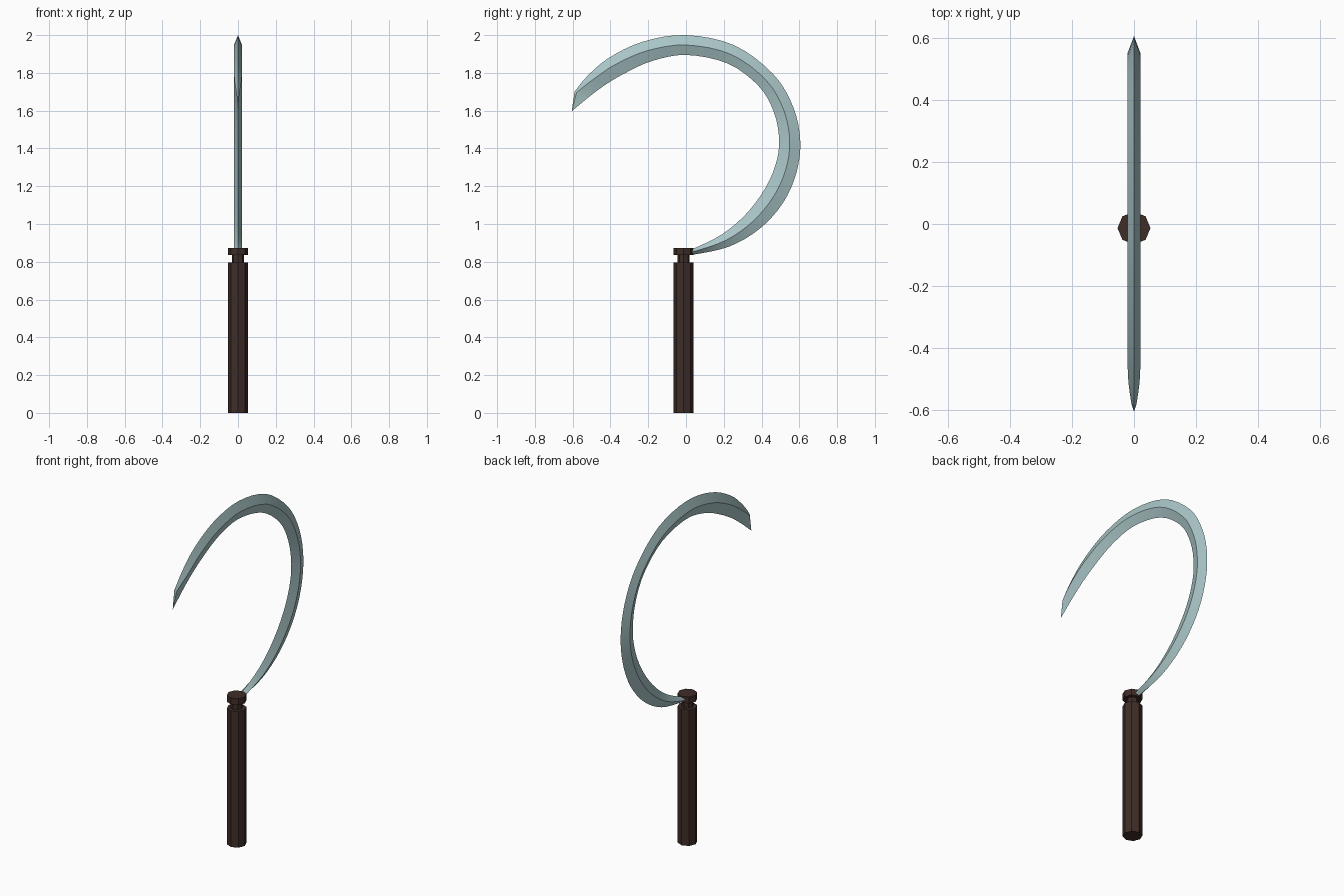
import bpy, bmesh, math
from mathutils import Vector

if "Cube" in bpy.data.objects:
    bpy.data.objects.remove(bpy.data.objects["Cube"])


def material(name, rgb):
    m = bpy.data.materials.new(name)
    m.diffuse_color = (*rgb, 1)
    m.use_nodes = True
    m.node_tree.nodes["Principled BSDF"].inputs["Base Color"].default_value = m.diffuse_color
    return m


wood = material("dark_wood", (0.05, 0.026, 0.021))
steel = material("pale_steel", (0.40, 0.56, 0.57))


# Octagonal handle parts: grip, neck and collar
def octagon_part(name, radius, z0, z1):
    bpy.ops.mesh.primitive_cylinder_add(vertices=8, radius=radius, depth=z1 - z0,
                                        location=(0, -0.013, (z0 + z1) / 2))
    ob = bpy.context.object
    ob.name = name
    ob.data.materials.append(wood)


octagon_part("grip", 0.053, 0.0, 0.797)
octagon_part("neck", 0.032, 0.797, 0.835)
octagon_part("collar", 0.053, 0.835, 0.873)

# Blade stations: outer y, z, inner y, z, ridge position between them, half thickness
KEYS = [
    (0.00, 0.838, 0.00, 0.862, 0.5, 0.018),
    (0.04, 0.838, 0.04, 0.870, 0.5, 0.020),
    (0.227, 0.880, 0.19, 0.945, 0.5, 0.021),
    (0.389, 0.974, 0.315, 1.050, 0.5, 0.021),
    (0.513, 1.111, 0.414, 1.180, 0.5, 0.021),
    (0.584, 1.269, 0.473, 1.310, 0.5, 0.021),
    (0.605, 1.439, 0.493, 1.440, 0.5, 0.021),
    (0.568, 1.618, 0.466, 1.590, 0.5, 0.021),
    (0.463, 1.792, 0.385, 1.730, 0.5, 0.021),
    (0.256, 1.946, 0.220, 1.850, 0.5, 0.021),
    (0.00, 2.000, 0.00, 1.895, 0.5, 0.021),
    (-0.229, 1.965, -0.18, 1.863, 0.47, 0.021),
    (-0.412, 1.877, -0.32, 1.800, 0.42, 0.021),
    (-0.528, 1.777, -0.43, 1.735, 0.34, 0.019),
    (-0.590, 1.700, -0.52, 1.668, 0.15, 0.008),
]
STEPS = 4


def spline(i, t):
    p = [Vector(KEYS[min(max(i + k, 0), len(KEYS) - 1)]) for k in (-1, 0, 1, 2)]
    return 0.5 * (2 * p[1] + (p[2] - p[0]) * t
                  + (2 * p[0] - 5 * p[1] + 4 * p[2] - p[3]) * t * t
                  + (3 * p[1] - p[0] - 3 * p[2] + p[3]) * t ** 3)


# Curved blade: diamond section lofted along the stations, closed to a point
bm = bmesh.new()
stations = [spline(i, s / STEPS) for i in range(len(KEYS) - 1) for s in range(STEPS)]
stations.append(Vector(KEYS[-1]))
rings = []
for oy, oz, iy, iz, f, h in stations:
    ry, rz = oy + (iy - oy) * f, oz + (iz - oz) * f
    rings.append([bm.verts.new(c) for c in
                  ((0, oy, oz), (h, ry, rz), (0, iy, iz), (-h, ry, rz))])
for a, b in zip(rings, rings[1:]):
    for k in range(4):
        n = (k + 1) % 4
        bm.faces.new((a[k], a[n], b[n], b[k]))
tip = bm.verts.new((0, -0.605, 1.597))
for k in range(4):
    bm.faces.new((rings[-1][k], rings[-1][(k + 1) % 4], tip))
bm.faces.new(rings[0])
bmesh.ops.recalc_face_normals(bm, faces=bm.faces)
mesh = bpy.data.meshes.new("blade")
bm.to_mesh(mesh)
bm.free()
mesh.materials.append(steel)
blade = bpy.data.objects.new("blade", mesh)
bpy.context.collection.objects.link(blade)
bpy.ops.object.select_all(action='DESELECT')
blade.select_set(True)
bpy.context.view_layer.objects.active = blade
bpy.ops.object.shade_smooth_by_angle(angle=math.radians(25))
